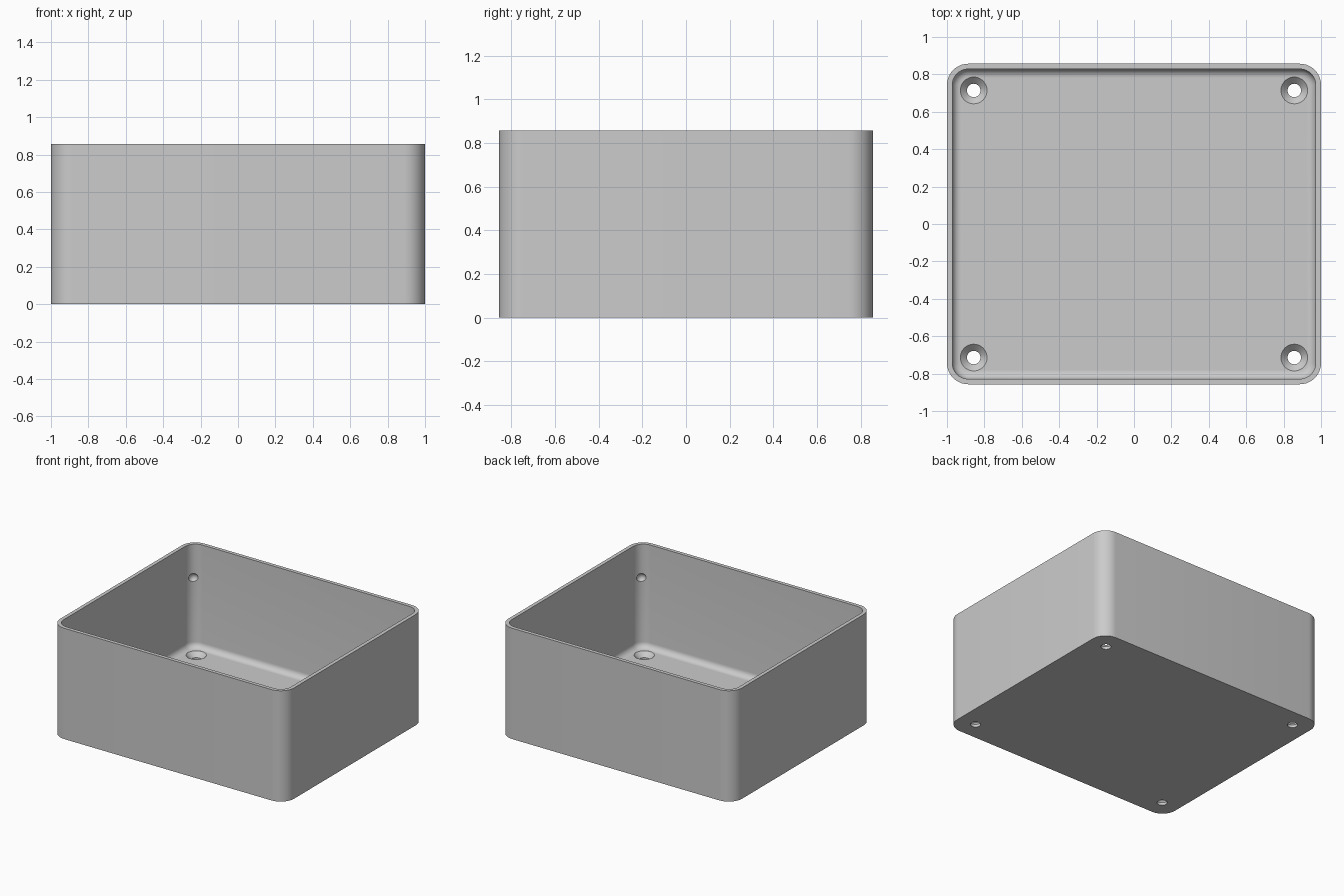
import bpy, bmesh, math
from mathutils import Vector

cube = bpy.data.objects.get("Cube")
if cube:
    bpy.data.objects.remove(cube, do_unlink=True)

HALF_X, HALF_Y, HEIGHT = 1.0, 0.857, 0.857
WALL, FLOOR, CORNER, FILLET = 0.0286, 0.057, 0.114, 0.045

grey = bpy.data.materials.new("light grey plastic")
grey.use_nodes = True
grey.diffuse_color = (0.6, 0.6, 0.6, 1)
grey.node_tree.nodes["Principled BSDF"].inputs["Base Color"].default_value = (0.6, 0.6, 0.6, 1)


def add_object(name, bm):
    bmesh.ops.recalc_face_normals(bm, faces=bm.faces)
    mesh = bpy.data.meshes.new(name)
    bm.to_mesh(mesh)
    bm.free()
    mesh.materials.append(grey)
    obj = bpy.data.objects.new(name, mesh)
    bpy.context.collection.objects.link(obj)
    return obj


def rounded_loop(bm, inset, z, steps=10):
    """Ring of vertices around a rounded rectangle."""
    r = CORNER - inset
    ring = []
    for q, (sx, sy) in enumerate([(1, 1), (-1, 1), (-1, -1), (1, -1)]):
        for i in range(steps + 1):
            a = (q + i / steps) * math.pi / 2
            ring.append(bm.verts.new((sx * (HALF_X - CORNER) + r * math.cos(a),
                                      sy * (HALF_Y - CORNER) + r * math.sin(a), z)))
    return ring


def skin(bm, rings):
    """Bridge successive rings and cap both ends."""
    n = len(rings[0])
    for a, b in zip(rings, rings[1:]):
        for i in range(n):
            j = (i + 1) % n
            bm.faces.new((a[i], a[j], b[j], b[i]))
    bm.faces.new(rings[0])
    bm.faces.new(rings[-1])


# Open box: outer wall, rim, inner wall, floor fillet and floor
bm = bmesh.new()
profile = [(0, 0), (0, HEIGHT), (WALL, HEIGHT)]
for i in range(9):
    a = i / 8 * math.pi / 2
    profile.append((WALL + FILLET * (1 - math.cos(a)), FLOOR + FILLET * (1 - math.sin(a))))
skin(bm, [rounded_loop(bm, inset, z) for inset, z in profile])
box = add_object("box_shell", bm)


def screw_cutter(x, y):
    """Countersunk through hole, revolved."""
    bm = bmesh.new()
    rings = []
    for r, z in [(0.036, -0.05), (0.036, 0.021), (0.0715, FLOOR), (0.0715, FLOOR + 0.01)]:
        rings.append([bm.verts.new((x + r * math.cos(k * math.tau / 40),
                                    y + r * math.sin(k * math.tau / 40), z)) for k in range(40)])
    skin(bm, rings)
    return add_object("screw_hole_cutter", bm)


def dimple_cutter(sx, sy):
    """Shallow round recess in the inside corner."""
    reach = (CORNER - WALL - 0.018) / math.sqrt(2)
    bm = bmesh.new()
    bmesh.ops.create_uvsphere(bm, u_segments=20, v_segments=12, radius=0.036)
    bmesh.ops.translate(bm, verts=bm.verts, vec=Vector((sx * (HALF_X - CORNER + reach),
                                                       sy * (HALF_Y - CORNER + reach), 0.6)))
    return add_object("corner_dimple_cutter", bm)


# Cut the screw holes and corner dimples
bpy.context.view_layer.objects.active = box
box.select_set(True)
for sx in (-1, 1):
    for sy in (-1, 1):
        for cutter in (screw_cutter(sx * 0.857, sy * 0.714), dimple_cutter(sx, sy)):
            cutter.hide_render = True
            mod = box.modifiers.new("cut", 'BOOLEAN')
            mod.operation = 'DIFFERENCE'
            mod.solver = 'EXACT'
            mod.object = cutter
            bpy.ops.object.modifier_apply(modifier=mod.name)
            bpy.data.objects.remove(cutter, do_unlink=True)

bpy.ops.object.shade_smooth_by_angle(angle=math.radians(30))
